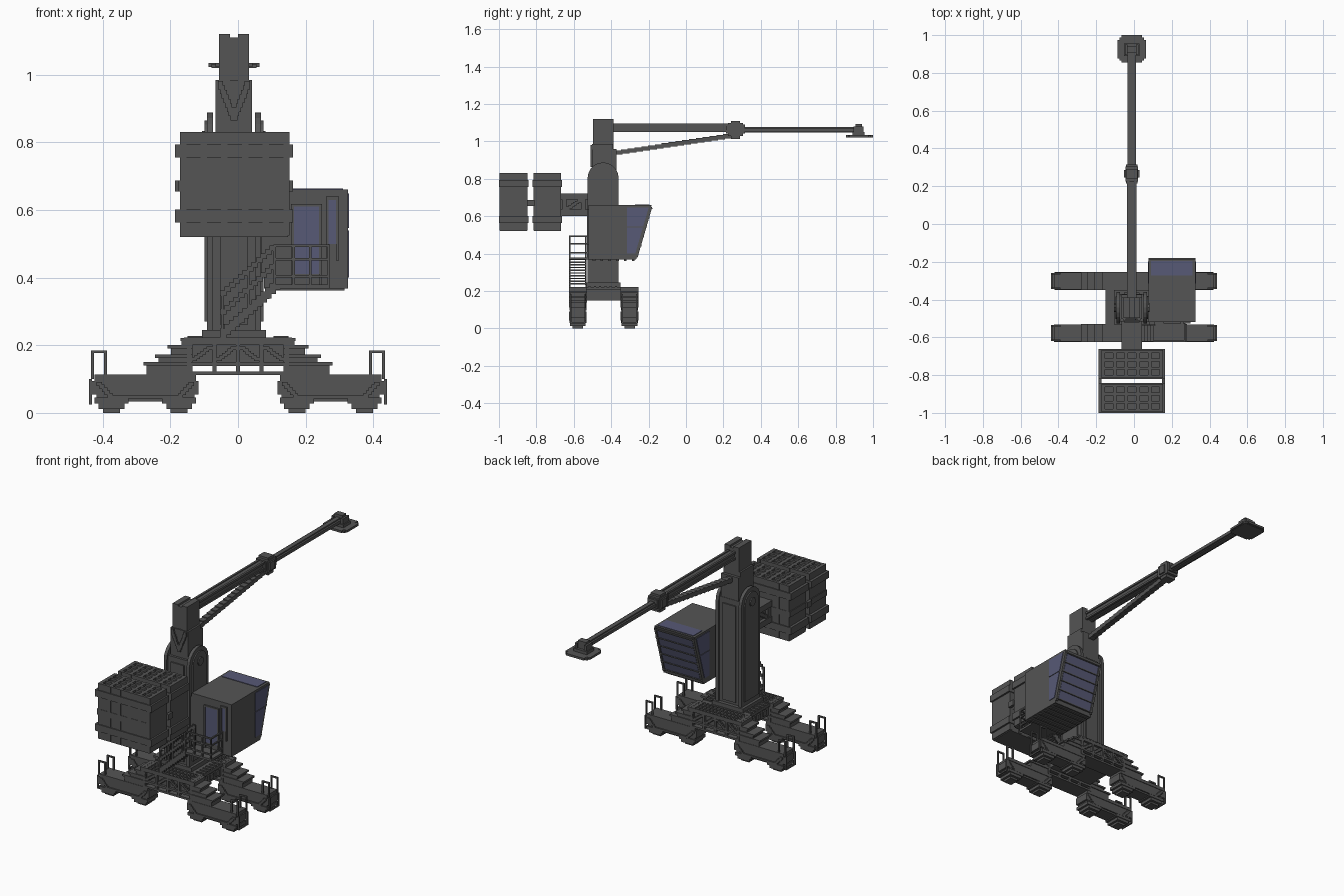
import bpy, bmesh, math
from mathutils import Matrix, Vector

cube = bpy.data.objects.get("Cube")
if cube:
    bpy.data.objects.remove(cube)


def material(name, rgb):
    m = bpy.data.materials.new(name)
    m.use_nodes = True
    m.diffuse_color = (*rgb, 1)
    m.node_tree.nodes["Principled BSDF"].inputs["Base Color"].default_value = (*rgb, 1)
    return m


GREY = material("dark grey steel", (0.09, 0.09, 0.09))
GLASS = material("blue glass", (0.095, 0.10, 0.18))
XC = -0.012  # centre line of tower and boom


class Part:
    """Collects boxes and prisms into one named object."""

    def __init__(self):
        self.bm = bmesh.new()

    def box(self, x0, x1, y0, y1, z0, z1):
        mid = Vector(((x0 + x1) / 2, (y0 + y1) / 2, (z0 + z1) / 2))
        size = (abs(x1 - x0), abs(y1 - y0), abs(z1 - z0), 1)
        bmesh.ops.create_cube(self.bm, size=1, matrix=Matrix.Translation(mid) @ Matrix.Diagonal(size))

    def prism_x(self, pts, x0, x1):
        """Extrude a (y, z) profile along x."""
        face = self.bm.faces.new([self.bm.verts.new((x0, y, z)) for y, z in pts])
        new = bmesh.ops.extrude_face_region(self.bm, geom=[face])["geom"]
        bmesh.ops.translate(self.bm, vec=(x1 - x0, 0, 0),
                            verts=[v for v in new if isinstance(v, bmesh.types.BMVert)])

    def stepped(self, p, q, size, n):
        """A diagonal bar made as a staircase of n blocks."""
        p, q = Vector(p), Vector(q)
        half = Vector(size) / 2
        for i in range(n):
            a, b = p.lerp(q, i / n), p.lerp(q, (i + 1) / n)
            lo = [min(a[k], b[k]) - half[k] for k in range(3)]
            hi = [max(a[k], b[k]) + half[k] for k in range(3)]
            self.box(lo[0], hi[0], lo[1], hi[1], lo[2], hi[2])

    def done(self, name, mat=GREY):
        bmesh.ops.recalc_face_normals(self.bm, faces=self.bm.faces)
        me = bpy.data.meshes.new(name)
        self.bm.to_mesh(me)
        self.bm.free()
        me.materials.append(mat)
        ob = bpy.data.objects.new(name, me)
        bpy.context.collection.objects.link(ob)


# Undercarriage: two beams (back and front), each on two bogies
for row, yc in (("front", -0.578), ("back", -0.302)):
    beam = Part()
    beam.box(-0.167, 0.167, yc - 0.047, yc + 0.047, 0.2, 0.218)
    beam.box(-0.15, 0.15, yc - 0.047, yc + 0.047, 0.138, 0.15)
    beam.box(-0.15, 0.15, yc - 0.047, yc + 0.047, 0.112, 0.123)
    beam.box(-0.15, 0.15, yc - 0.034, yc + 0.034, 0.15, 0.2)
    for s in (-1, 1):
        for x in (0.0, 0.07, 0.145):
            for sy in (-1, 1):
                beam.box(s * x - 0.006, s * x + 0.006, yc + sy * 0.03, yc + sy * 0.047, 0.112, 0.2)
        for x0, x1 in ((0.135, 0.08), (0.06, 0.01)):
            for sy in (-1, 1):
                beam.stepped((s * x0, yc + sy * 0.038, 0.155), (s * x1, yc + sy * 0.038, 0.195),
                             (0.008, 0.014, 0.004), 6)
        # stepped shoulders with overhanging treads
        for x, z0, z1 in ((0.27, 0.112, 0.15), (0.235, 0.15, 0.173), (0.198, 0.173, 0.2), (0.16, 0.2, 0.222)):
            beam.box(s * 0.135, s * x, yc - 0.043, yc + 0.043, z0, z1)
            beam.box(s * 0.135, s * (x + 0.01), yc - 0.048, yc + 0.048, z1 - 0.01, z1)
    # deck grating
    for i in range(15):
        x = -0.154 + i * 0.022
        beam.box(x - 0.004, x + 0.004, yc - 0.045, yc + 0.045, 0.218, 0.223)
    for dy in (-0.045, -0.015, 0.015, 0.045):
        beam.box(-0.16, 0.16, yc + dy - 0.003, yc + dy + 0.003, 0.218, 0.223)
    beam.done(row + "_beam")

    for side, s in (("left", 1), ("right", -1)):
        bogie, rail = Part(), Part()
        c = s * 0.274
        for hx, hy, z0, z1 in ((0.15, 0.045, 0.095, 0.113), (0.157, 0.042, 0.055, 0.095),
                               (0.145, 0.04, 0.045, 0.055), (0.13, 0.038, 0.034, 0.045)):
            bogie.box(c - hx, c + hx, yc - hy, yc + hy, z0, z1)
        for sy in (-1, 1):
            bogie.box(c - 0.1, c + 0.1, yc + sy * 0.04, yc + sy * 0.047, 0.042, 0.052)
            for t in (-1, 1):
                bogie.stepped((c + t * 0.1, yc + sy * 0.0435, 0.047), (c + t * 0.14, yc + sy * 0.0435, 0.09),
                              (0.008, 0.007, 0.004), 5)
        for w in (-0.1, 0.1):
            for hx, hy, z0, z1 in ((0.05, 0.046, 0.028, 0.045), (0.038, 0.042, 0.012, 0.028),
                                   (0.025, 0.028, 0.0, 0.012)):
                bogie.box(c + w - hx, c + w + hx, yc - hy, yc + hy, z0, z1)
        bogie.done(f"{row}_{side}_bogie")
        # end handrails
        for sy in (-1, 1):
            y0, y1 = yc + sy * 0.034, yc + sy * 0.042
            for x in (0.388, 0.426):
                rail.box(s * x, s * (x + 0.008), y0, y1, 0.1, 0.185)
            rail.box(s * 0.388, s * 0.434, y0, y1, 0.177, 0.185)
            rail.box(s * 0.432, s * 0.44, y0, y1, 0.025, 0.1)
        rail.box(s * 0.432, s * 0.44, yc - 0.042, yc + 0.042, 0.025, 0.034)
        rail.done(f"{row}_{side}_bogie_rail")

# Cross frame joining the beams
cross = Part()
cross.box(-0.14, 0.14, -0.535, -0.345, 0.15, 0.21)
cross.box(-0.15, 0.15, -0.535, -0.345, 0.205, 0.222)
for s in (-1, 1):
    for y in (-0.49, -0.44, -0.39):
        cross.box(s * 0.14, s * 0.148, y - 0.014, y + 0.014, 0.165, 0.193)
    for i in range(6):
        cross.box(s * 0.105, s * 0.15, -0.52 + i * 0.028, -0.51 + i * 0.028, 0.222, 0.227)
cross.done("cross_frame")

# Tower with side cheeks that have round tops
tower = Part()
tower.box(XC - 0.07, XC + 0.07, -0.515, -0.37, 0.22, 0.83)
tower.box(XC - 0.095, XC + 0.095, -0.532, -0.35, 0.22, 0.245)
arch = [(-0.443 + 0.083 * math.cos(a), 0.805 + 0.083 * math.sin(a))
        for a in [math.pi * i / 10 for i in range(11)]]
cheek = [(-0.526, 0.24), (-0.36, 0.24)] + arch
inner = [(-0.443 + (y + 0.443) * 0.72, max(0.27, 0.805 + (z - 0.805) * 0.72)) for y, z in arch]
inner = [(-0.503, 0.27), (-0.383, 0.27)] + inner
for s in (-1, 1):
    tower.prism_x(cheek, XC + s * 0.062, XC + s * 0.08)
    tower.prism_x(inner, XC + s * 0.08, XC + s * 0.087)
    tower.prism_x([(-0.443 + 0.024 * math.cos(a * math.pi / 4), 0.81 + 0.024 * math.sin(a * math.pi / 4))
                   for a in range(8)], XC + s * 0.08, XC + s * 0.094)
tower.box(XC - 0.04, XC + 0.04, -0.522, -0.363, 0.26, 0.8)
tower.done("tower")

# Mast head on top of the tower
head = Part()
head.box(XC - 0.054, XC + 0.054, -0.502, -0.372, 0.8, 0.96)
head.box(XC - 0.054, XC + 0.054, -0.502, -0.39, 0.95, 0.985)
head.box(XC - 0.044, XC + 0.044, -0.495, -0.388, 0.96, 1.11)
for s in (-1, 1):
    head.box(XC + s * 0.012, XC + s * 0.044, -0.498, -0.388, 0.985, 1.12)
    head.stepped((XC + s * 0.042, -0.504, 0.975), (XC, -0.504, 0.87), (0.01, 0.012, 0.012), 8)
head.done("mast_head")

# Boom, joint and stay
boom = Part()
boom.box(XC - 0.017, XC + 0.017, -0.4, 0.24, 1.055, 1.09)
for s in (-1, 1):
    for z in (1.05, 1.083):
        boom.box(XC + s * 0.012, XC + s * 0.024, -0.4, 0.24, z, z + 0.012)
boom.done("boom_inner")
outer = Part()
outer.box(XC - 0.022, XC + 0.022, 0.3, 0.92, 1.053, 1.07)
outer.box(XC - 0.012, XC + 0.012, 0.3, 0.92, 1.048, 1.077)
outer.done("boom_outer")
joint = Part()
joint.box(XC - 0.034, XC + 0.034, 0.225, 0.305, 1.03, 1.098)
joint.box(XC - 0.03, XC + 0.03, 0.24, 0.29, 1.013, 1.11)
joint.box(XC - 0.042, XC + 0.042, 0.245, 0.285, 1.04, 1.085)
joint.box(XC - 0.03, XC + 0.03, 0.215, 0.315, 1.043, 1.09)
joint.done("boom_joint")
stay = Part()
stay.stepped((XC, -0.38, 0.938), (XC, 0.24, 1.03), (0.034, 0.01, 0.018), 17)
stay.done("boom_stay")
tip = Part()
tip.box(XC - 0.075, XC + 0.075, 0.875, 0.975, 1.022, 1.034)
tip.box(XC - 0.055, XC + 0.055, 0.855, 1.0, 1.022, 1.034)
tip.box(XC - 0.066, XC + 0.066, 0.865, 0.988, 1.02, 1.032)
tip.box(XC - 0.042, XC + 0.042, 0.89, 0.955, 1.034, 1.05)
for s in (-1, 1):
    tip.box(XC + s * 0.022, XC + s * 0.036, 0.895, 0.95, 1.034, 1.08)
tip.box(XC - 0.025, XC + 0.025, 0.905, 0.94, 1.05, 1.092)
tip.done("boom_tip_plate")

# Counterweight: two ribbed blocks
xs = [-0.165 + i * 0.0612 for i in range(6)]
for n, (y0, y1) in enumerate(((-1.0, -0.843), (-0.82, -0.663))):
    w = Part()
    w.box(-0.162, 0.138, y0 + 0.014, y1 - 0.014, 0.532, 0.818)
    for z0, z1 in ((0.755, 0.793), (0.563, 0.602)):
        w.box(-0.187, 0.163, y0, y1, z0, z1)
    w.box(-0.177, 0.153, y0 + 0.004, y1 - 0.004, 0.655, 0.687)
    w.box(-0.172, 0.148, y0 + 0.006, y1 - 0.006, 0.52, 0.563)
    w.box(-0.167, 0.143, y0 + 0.01, y1 - 0.01, 0.793, 0.812)
    for x in xs:  # ribs over front, top and bottom
        w.box(x - 0.007, x + 0.012, y0 + 0.004, y1 - 0.004, 0.525, 0.83)
    for i in range(4):
        y = y0 + 0.006 + i * (y1 - y0 - 0.026) / 3
        w.box(-0.172, 0.148, y, y + 0.014, 0.525, 0.83)
    w.done("counterweight_" + ("outer", "inner")[n])
link = Part()
for x in (-0.187, 0.148):
    link.box(x, x + 0.015, -0.85, -0.81, 0.655, 0.687)
for z0, z1 in ((0.69, 0.722), (0.602, 0.635)):
    link.box(XC - 0.054, XC + 0.054, -0.67, -0.51, z0, z1)
link.box(XC - 0.035, XC + 0.035, -0.67, -0.51, 0.63, 0.695)
for s in (-1, 1):
    for y in (-0.65, -0.55):
        link.box(XC + s * 0.035, XC + s * 0.05, y - 0.012, y + 0.012, 0.63, 0.695)
    link.stepped((XC + s * 0.042, -0.635, 0.64), (XC + s * 0.042, -0.565, 0.685), (0.012, 0.008, 0.01), 6)
link.done("counterweight_arm")

# Operator cab with a raked back window
CX0, CX1 = 0.077, 0.325
cab = Part()
cab.prism_x([(-0.52, 0.368), (-0.267, 0.368), (-0.262, 0.39), (-0.192, 0.63), (-0.184, 0.66), (-0.52, 0.66)],
            CX0, CX1)
for i in range(6):
    cab.box(CX0 + 0.01, CX1 - 0.01, -0.5 + i * 0.042, -0.485 + i * 0.042, 0.362, 0.37)
cab.box(0.07, 0.1, -0.52, -0.38, 0.4, 0.64)
cab.done("cab")


def raked(z):
    return -0.262 + (z - 0.39) * 0.07 / 0.24


panes, slats = Part(), Part()
for i in range(5):
    z0, z1 = 0.395 + i * 0.05, 0.439 + i * 0.05
    panes.prism_x([(raked(z0) - 0.004, z0), (raked(z0) + 0.004, z0), (raked(z1) + 0.004, z1),
                   (raked(z1) - 0.004, z1)], CX0 + 0.015, CX1 - 0.015)
for i in range(6):
    z = 0.389 + i * 0.05
    slats.box(CX0, CX1, raked(z) - 0.01, raked(z) + 0.009, z, z + 0.006)
for x in (CX0, CX1 - 0.012):
    slats.prism_x([(raked(z) + d, z) for z, d in ((0.38, -0.005), (0.38, 0.006), (0.65, 0.006), (0.65, -0.005))],
                  x, x + 0.012)
for x in (CX0, CX1):  # side windows
    for z0, z1 in ((0.4, 0.54), (0.546, 0.648)):
        panes.prism_x([(-0.315, z0), (raked(z0) - 0.012, z0), (raked(z1) - 0.012, z1), (-0.315, z1)],
                      x - 0.003, x + 0.003)
panes.box(CX0 + 0.014, CX1 - 0.014, -0.272, -0.196, 0.657, 0.663)
panes.box(0.165, 0.24, -0.524, -0.516, 0.41, 0.61)
panes.box(0.268, 0.29, -0.524, -0.516, 0.5, 0.63)
panes.done("cab_windows", GLASS)
for x in (0.157, 0.24):  # door frame and side window frame
    slats.box(x, x + 0.008, -0.528, -0.516, 0.38, 0.618)
slats.box(0.157, 0.248, -0.528, -0.516, 0.61, 0.618)
for x in (0.26, 0.29):
    slats.box(x, x + 0.008, -0.528, -0.516, 0.45, 0.64)
slats.box(0.26, 0.298, -0.528, -0.516, 0.63, 0.64)
slats.done("cab_frames")

# Stairs and landing with handrails
stairs = Part()
for i in range(10):
    x, z = -0.045 + i * 0.0165, 0.235 + i * 0.0145
    stairs.box(x, x + 0.022, -0.622, -0.532, z, z + 0.007)
for y in (-0.622, -0.535):
    for dz, t in ((0.0, 0.02), (0.065, 0.004), (0.12, 0.004)):
        stairs.stepped((-0.05, y, 0.228 + dz), (0.11, y, 0.373 + dz), (0.006, 0.007, t), 12)
    for x in (-0.047, 0.03, 0.107):
        z = 0.23 + (x + 0.05) * 0.9
        stairs.box(x - 0.004, x + 0.004, y - 0.004, y + 0.004, z, z + 0.12)
stairs.done("stairs")
landing = Part()
landing.box(0.105, 0.272, -0.625, -0.518, 0.368, 0.38)
for z in (0.4, 0.45, 0.49):
    landing.box(0.105, 0.272, -0.626, -0.618, z, z + 0.008)
    landing.box(0.264, 0.272, -0.626, -0.52, z, z + 0.008)
for x in (0.105, 0.16, 0.21, 0.264):
    landing.box(x, x + 0.008, -0.626, -0.618, 0.375, 0.498)
landing.box(0.264, 0.272, -0.528, -0.52, 0.375, 0.498)
landing.done("landing")
